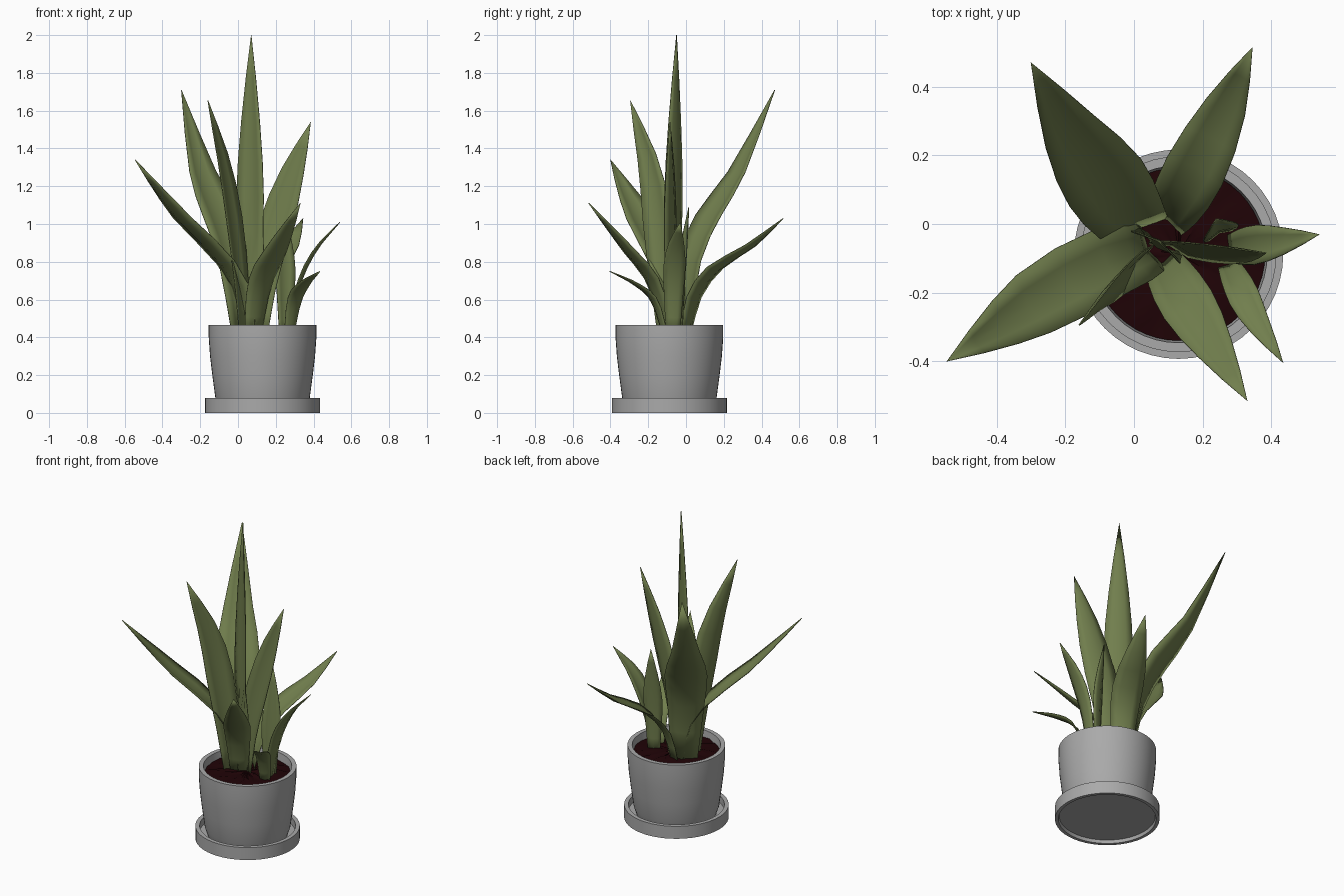
import bpy, bmesh, math, random
from mathutils import Vector

cube = bpy.data.objects.get("Cube")
if cube:
    bpy.data.objects.remove(cube, do_unlink=True)

random.seed(4)
POT_X, POT_Y = 0.13, -0.088


def material(name, r, g, b):
    mat = bpy.data.materials.new(name)
    mat.use_nodes = True
    mat.diffuse_color = (r, g, b, 1)
    mat.node_tree.nodes["Principled BSDF"].inputs["Base Color"].default_value = (r, g, b, 1)
    return mat


GREEN = material("leaf green", 0.165, 0.21, 0.075)
GREY = material("pot grey", 0.4, 0.4, 0.4)
SOIL = material("dark soil", 0.014, 0.001, 0.002)


def finish(bm, name, mat, angle):
    bmesh.ops.recalc_face_normals(bm, faces=bm.faces)
    mesh = bpy.data.meshes.new(name)
    bm.to_mesh(mesh)
    bm.free()
    mesh.materials.append(mat)
    obj = bpy.data.objects.new(name, mesh)
    bpy.context.collection.objects.link(obj)
    bpy.ops.object.select_all(action="DESELECT")
    obj.select_set(True)
    bpy.context.view_layer.objects.active = obj
    bpy.ops.object.shade_smooth_by_angle(angle=math.radians(angle))
    return obj


def lathe(name, profile, mat, bump=0.0, sides=48):
    """Spin (radius, height) points; the ends at radius zero close the shape."""
    bm = bmesh.new()
    rings = []
    for r, z in profile:
        count = sides if r > 0 else 1
        rings.append([bm.verts.new((r * math.cos(math.tau * i / sides),
                                    r * math.sin(math.tau * i / sides),
                                    z + random.uniform(-bump, bump)))
                      for i in range(count)])
    for a, b in zip(rings, rings[1:]):
        for i in range(sides):
            j = (i + 1) % sides
            corners = [a[i % len(a)], a[j % len(a)], b[j % len(b)], b[i % len(b)]]
            bm.faces.new(list(dict.fromkeys(corners)))
    obj = finish(bm, name, mat, 35)
    obj.location = (POT_X, POT_Y, 0)
    return obj


# Saucer with a recessed underside
lathe("saucer", [(0, 0.02), (0.28, 0.02), (0.285, 0), (0.305, 0), (0.305, 0.08),
                 (0.28, 0.08), (0.28, 0.035), (0, 0.035)], GREY)

# Tapered pot with a thick rim
lathe("pot", [(0, 0.035), (0.235, 0.035), (0.25, 0.08), (0.266, 0.2), (0.278, 0.3),
              (0.285, 0.4), (0.285, 0.465), (0.258, 0.465), (0.25, 0.39), (0, 0.39)], GREY)

# Lumpy soil
lathe("soil", [(0.252, 0.42), (0.2, 0.425), (0.15, 0.43), (0.1, 0.43),
               (0.05, 0.43), (0, 0.43)], SOIL, bump=0.007)

# Share of the full half width from leaf base to tip
TAPER = [0.62, 0.74, 0.86, 0.96, 1, 0.9, 0.68, 0.37, 0]


def spline(points, t):
    """Smooth path through the points, with t from 0 to 1."""
    p = [2 * points[0] - points[1]] + points + [2 * points[-1] - points[-2]]
    i = min(int(t * (len(points) - 1)), len(points) - 2)
    u = t * (len(points) - 1) - i
    a, b, c, d = p[i:i + 4]
    return 0.5 * (2 * b + (c - a) * u + (2 * a - 5 * b + 4 * c - d) * u ** 2
                  + (3 * b - a - 3 * c + d) * u ** 3)


def leaf(name, points, half_width, across):
    """Pointed blade along a path, folded like a shallow channel at the midrib."""
    points = [Vector(p) for p in points]
    across = Vector((*across, 0))
    bm = bmesh.new()
    rows = []
    steps = len(TAPER) - 1
    for k, share in enumerate(TAPER):
        t = k / steps
        centre = spline(points, t)
        if share == 0:
            rows.append([bm.verts.new(centre)] * 5)
            continue
        tangent = (spline(points, t + 0.01) - spline(points, max(t - 0.01, 0))).normalized()
        side = (across - tangent * across.dot(tangent)).normalized()
        up = side.cross(tangent)
        if up.z < 0:
            up = -up
        w = half_width * share
        rows.append([bm.verts.new(centre + side * w * s + up * w * 0.25 * (abs(s) - 0.5))
                     for s in (-1, -0.5, 0, 0.5, 1)])
    for a, b in zip(rows, rows[1:]):
        for i in range(4):
            bm.faces.new(list(dict.fromkeys([a[i], a[i + 1], b[i + 1], b[i]])))
    obj = finish(bm, name, GREEN, 50)
    thick = obj.modifiers.new("thickness", "SOLIDIFY")
    thick.thickness = 0.004
    thick.offset = 0


# Main clump
leaf("centre_leaf", [(0.08, -0.06, 0.4), (0.07, -0.06, 0.9), (0.07, -0.055, 1.4),
                     (0.07, -0.05, 2)], 0.086, (0.84, -0.55))
leaf("back_right_leaf", [(0.03, -0.02, 0.4), (-0.02, 0.03, 0.8), (-0.09, 0.13, 1.04),
                         (-0.19, 0.275, 1.27), (-0.3, 0.47, 1.71)], 0.125, (0.84, 0.55))
leaf("front_right_tall_leaf", [(0.03, -0.1, 0.4), (0, -0.13, 0.8), (-0.065, -0.18, 1.25),
                               (-0.16, -0.295, 1.655)], 0.085, (0.5, 0.87))
leaf("left_tall_leaf", [(0.1, -0.07, 0.4), (0.14, -0.07, 0.75), (0.26, -0.075, 1.18),
                        (0.385, -0.085, 1.54)], 0.095, (1, -0.35))
leaf("right_bending_leaf", [(0.05, -0.07, 0.4), (0.02, -0.08, 0.62), (-0.09, -0.12, 0.81),
                            (-0.28, -0.225, 1), (-0.41, -0.31, 1.16),
                            (-0.545, -0.4, 1.34)], 0.108, (-0.5, 0.85))
leaf("front_bending_leaf", [(0.08, -0.1, 0.4), (0.12, -0.175, 0.68), (0.21, -0.32, 0.87),
                            (0.33, -0.515, 1.11)], 0.08, (0.87, 0.5))
leaf("back_bending_leaf", [(0.09, 0, 0.4), (0.12, 0.05, 0.61), (0.18, 0.16, 0.76),
                           (0.27, 0.345, 0.88), (0.345, 0.515, 1.03)], 0.09, (0.85, -0.5))

# Small side clump
leaf("small_upright_leaf", [(0.25, -0.03, 0.4), (0.25, -0.025, 0.65), (0.25, -0.01, 0.85),
                            (0.24, 0.015, 1.09)], 0.056, (0.9, 0.4))
leaf("small_left_leaf", [(0.27, -0.07, 0.4), (0.32, -0.065, 0.67), (0.41, -0.055, 0.86),
                         (0.54, -0.03, 1.01)], 0.058, (0.1, 1))
leaf("small_front_leaf", [(0.27, -0.11, 0.4), (0.3, -0.17, 0.59), (0.35, -0.27, 0.68),
                          (0.435, -0.405, 0.75)], 0.046, (0.87, 0.45))
